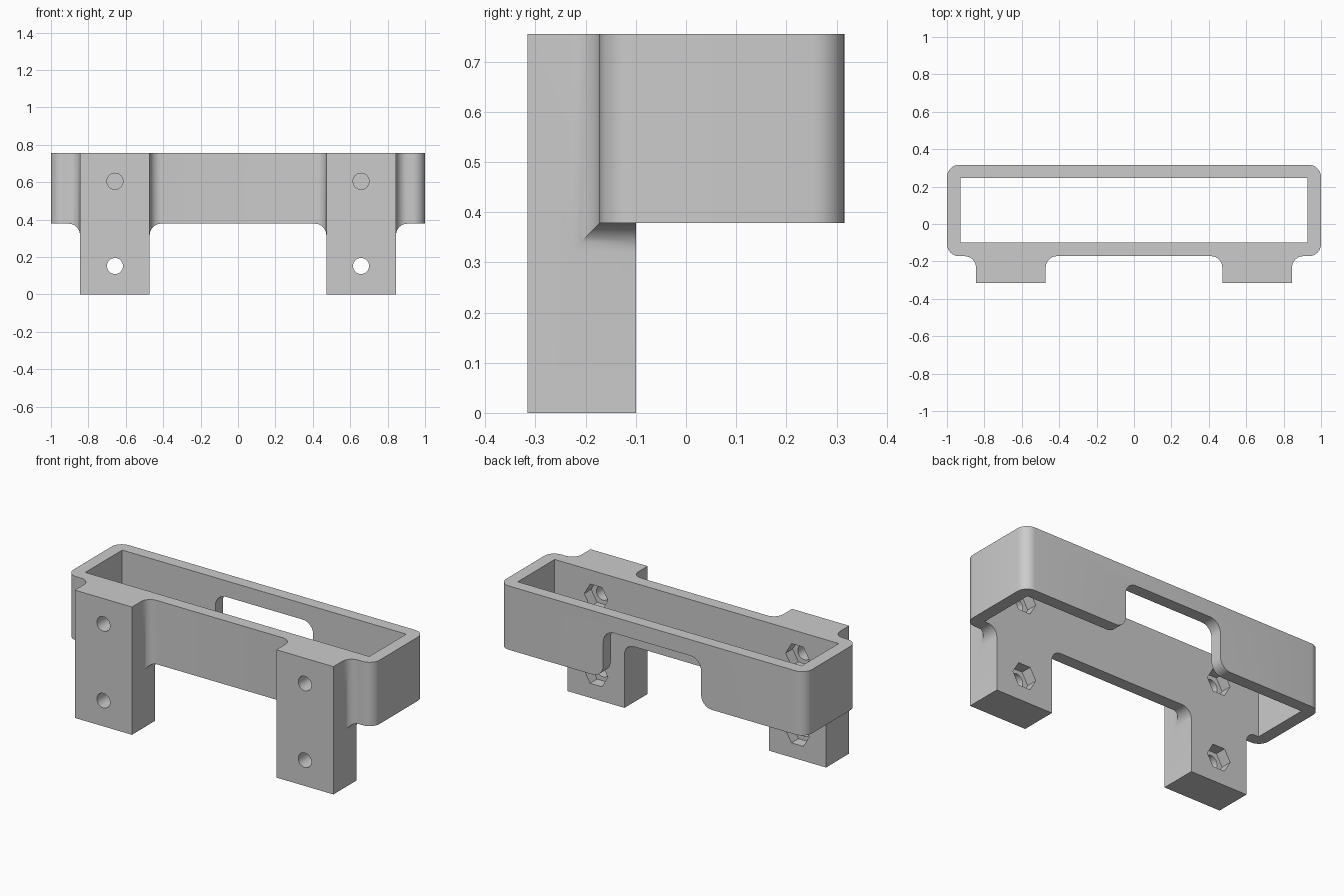
import bpy, bmesh
from math import cos, sin, radians

default = bpy.data.objects.get("Cube")
if default:
    bpy.data.objects.remove(default, do_unlink=True)

# Main dimensions
TOP, RIM = 0.755, 0.378            # top of the frame, underside of the frame
FRONT, INNER, BACK = -0.172, -0.10, 0.316
TAB_FRONT = -0.316
FILLET = 0.06

grey = bpy.data.materials.new("light_grey")
grey.use_nodes = True
grey.diffuse_color = (0.6, 0.6, 0.6, 1)
grey.node_tree.nodes["Principled BSDF"].inputs["Base Color"].default_value = (0.6, 0.6, 0.6, 1)


def arc(cx, cy, r, start, end, n=8):
    angles = [radians(start + (end - start) * i / n) for i in range(n + 1)]
    return [(cx + r * cos(a), cy + r * sin(a)) for a in angles]


def loft(name, rings):
    """Closed solid through a list of equal-length rings of points."""
    bm = bmesh.new()
    loops = [[bm.verts.new(p) for p in ring] for ring in rings]
    for a, b in zip(loops, loops[1:]):
        for i in range(len(a)):
            bm.faces.new((a[i - 1], a[i], b[i], b[i - 1]))
    bm.faces.new(loops[0])
    bm.faces.new(loops[-1])
    bmesh.ops.recalc_face_normals(bm, faces=bm.faces)
    mesh = bpy.data.meshes.new(name)
    bm.to_mesh(mesh)
    bm.free()
    mesh.materials.append(grey)
    obj = bpy.data.objects.new(name, mesh)
    bpy.context.collection.objects.link(obj)
    return obj


def prism(name, outline, axis, low, high):
    def place(p, d):
        return (p[0], d, p[1]) if axis == "y" else (p[0], p[1], d)
    return loft(name, [[place(p, d) for p in outline] for d in (low, high)])


def rect(x0, y0, x1, y1):
    return [(x0, y0), (x1, y0), (x1, y1), (x0, y1)]


def combine(target, tool, operation):
    tool.hide_render = True
    mod = target.modifiers.new(tool.name, "BOOLEAN")
    mod.operation, mod.solver, mod.object = operation, "EXACT", tool
    bpy.context.view_layer.objects.active = target
    bpy.ops.object.modifier_apply(modifier=mod.name)
    bpy.data.objects.remove(tool, do_unlink=True)


# Rounded rectangular frame body
r = 0.065
x, y0, y1 = 1 - r, FRONT + r, BACK - r
outline = (arc(x, y1, r, 0, 90) + arc(-x, y1, r, 90, 180)
           + arc(-x, y0, r, 180, 270) + arc(x, y0, r, 270, 360))
bracket = prism("mounting_bracket", outline, "z", RIM, TOP)

# Two mounting tabs
for s in (-1, 1):
    tab = prism("tab", rect(s * 0.472, TAB_FRONT, s * 0.845, INNER), "z", 0, TOP)
    combine(bracket, tab, "UNION")

# Mitred fillets where tab sides meet the frame's front and underside
lap = 0.03
section = arc(FILLET, FILLET, FILLET, 270, 180) + [(-lap, FILLET), (-lap, -lap), (FILLET, -lap)]
for s in (-1, 1):
    for edge, out in ((0.472, -1), (0.845, 1)):
        xs = [s * (edge + out * a) for a, d in section]
        ds = [d for a, d in section]
        fillet = loft("fillet", [
            [(px, FRONT - d, TOP) for px, d in zip(xs, ds)],
            [(px, FRONT - d, RIM - d) for px, d in zip(xs, ds)],
            [(px, INNER, RIM - d) for px, d in zip(xs, ds)]])
        combine(bracket, fillet, "UNION")

# Open centre of the frame
combine(bracket, prism("cavity", rect(-0.928, INNER, 0.928, 0.245), "z", -0.2, 1), "DIFFERENCE")

# Notch in the back wall, flared at the bottom and rounded at the top
w, r, top = 0.32, 0.07, 0.66
half = ([(w + r, 0.2)] + arc(w + r, RIM + r, r, 270, 180)
        + arc(w - r, top - r, r, 0, 90))
notch = half + [(-px, pz) for px, pz in reversed(half)]
combine(bracket, prism("notch", notch, "y", 0.2, 0.4), "DIFFERENCE")

# Screw holes with hexagonal nut pockets behind
for s in (-1, 1):
    for z in (0.152, 0.605):
        hole = arc(s * 0.658, z, 0.043, 0, 360, 32)[:-1]
        combine(bracket, prism("hole", hole, "y", -0.4, 0), "DIFFERENCE")
        pocket = arc(s * 0.658, z, 0.077, 0, 360, 6)[:-1]
        combine(bracket, prism("pocket", pocket, "y", INNER - 0.065, 0), "DIFFERENCE")

bpy.ops.object.select_all(action="DESELECT")
bracket.select_set(True)
bpy.context.view_layer.objects.active = bracket
bpy.ops.object.shade_smooth_by_angle(angle=radians(30))
